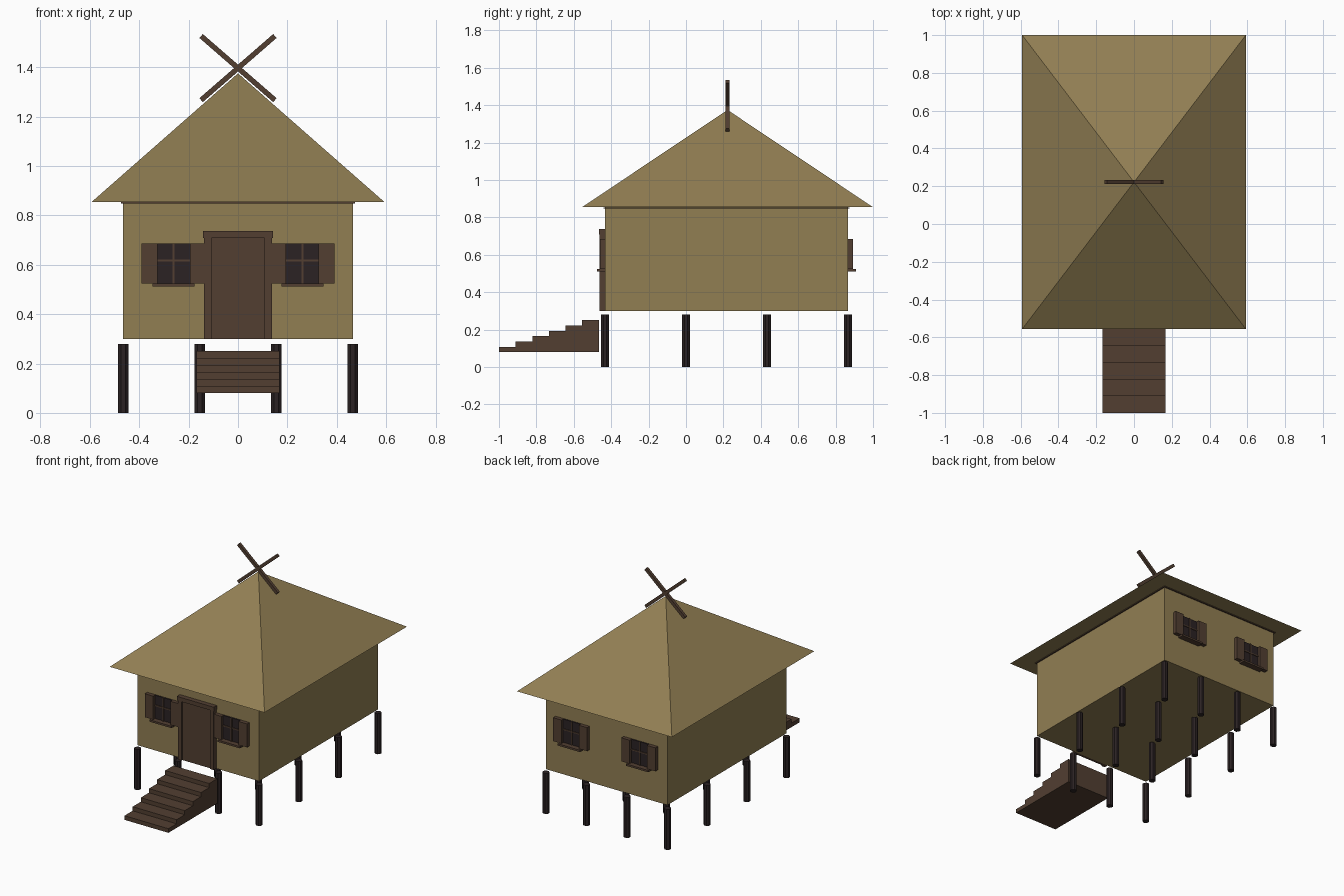
import bpy, bmesh, math
from mathutils import Matrix, Vector

if "Cube" in bpy.data.objects:
    bpy.data.objects.remove(bpy.data.objects["Cube"])


def mat(name, rgb):
    m = bpy.data.materials.new(name)
    m.diffuse_color = (*rgb, 1)
    m.use_nodes = True
    m.node_tree.nodes["Principled BSDF"].inputs["Base Color"].default_value = m.diffuse_color
    return m


THATCH = mat("thatch_tan", (0.283, 0.209, 0.086))
WOOD = mat("brown_wood", (0.084, 0.049, 0.031))
DARK = mat("dark_timber", (0.024, 0.016, 0.017))


def make(name, bm, material):
    bmesh.ops.recalc_face_normals(bm, faces=bm.faces)
    me = bpy.data.meshes.new(name)
    bm.to_mesh(me)
    bm.free()
    me.materials.append(material)
    ob = bpy.data.objects.new(name, me)
    bpy.context.collection.objects.link(ob)
    return ob


def box(name, x, y, z, material, rot=None):
    """Box from (min, max) ranges, optionally turned about its centre."""
    bm = bmesh.new()
    size = [r[1] - r[0] for r in (x, y, z)]
    mid = Vector([(r[0] + r[1]) / 2 for r in (x, y, z)])
    m = Matrix.Translation(mid) @ (rot or Matrix()) @ Matrix.Diagonal((*size, 1))
    bmesh.ops.create_cube(bm, size=1, matrix=m)
    return make(name, bm, material)


FRONT, BACK = -0.433, 0.866

# House body
box("house_walls", (-0.465, 0.465), (FRONT, BACK), (0.30, 0.857), THATCH)
box("wall_plate", (-0.474, 0.474), (FRONT - 0.009, BACK + 0.009), (0.849, 0.8545), WOOD)

# Pyramid roof
bm = bmesh.new()
base = [bm.verts.new((x, y, 0.855)) for x, y in
        ((-0.592, -0.556), (0.592, -0.556), (0.592, 1.0), (-0.592, 1.0))]
apex = bm.verts.new((0, 0.222, 1.375))
bm.faces.new(base)
for i in range(4):
    bm.faces.new((base[i], base[(i + 1) % 4], apex))
make("roof", bm, THATCH)

# Crossed poles on the roof peak
for side in (-1, 1):
    box(f"crossed_pole_{side}", (-0.198, 0.198), (0.212, 0.232), (1.386, 1.407), WOOD,
        Matrix.Rotation(side * math.radians(41), 4, 'Y'))

# Stilts, a four by four grid of octagonal posts
for i in range(4):
    for j in range(4):
        bm = bmesh.new()
        m = (Matrix.Translation((-0.465 + 0.31 * i, FRONT + 0.433 * j, 0.14))
             @ Matrix.Rotation(math.pi / 8, 4, 'Z'))
        bmesh.ops.create_cone(bm, cap_ends=True, segments=8, radius1=0.0225,
                              radius2=0.0225, depth=0.28, matrix=m)
        make(f"stilt_{i}_{j}", bm, DARK)

# Stairs, one stepped side profile pushed across
N, RISE, RUN = 6, 0.0285, 0.089
profile = [(-1.0, 0.08)]
for k in range(N):
    z = 0.08 + RISE * (k + 1)
    profile += [(-1 + RUN * k, z), (-1 + RUN * (k + 1), z)]
profile.append((-1 + RUN * N, 0.08))
bm = bmesh.new()
f = bm.faces.new([bm.verts.new((-0.168, y, z)) for y, z in profile])
ext = bmesh.ops.extrude_face_region(bm, geom=[f])
bmesh.ops.translate(bm, vec=(0.336, 0, 0),
                    verts=[v for v in ext["geom"] if isinstance(v, bmesh.types.BMVert)])
make("stairs", bm, WOOD)

# Door with its frame
for s in (-1, 1):
    box(f"door_jamb_{s}", sorted((s * 0.108, s * 0.137)), (-0.462, FRONT), (0.30, 0.71), WOOD)
box("door_lintel", (-0.141, 0.141), (-0.466, FRONT), (0.709, 0.737), WOOD)
box("door_leaf", (-0.108, 0.108), (-0.452, FRONT), (0.30, 0.71), WOOD)


def window(name, cx, wall, d):
    """Shuttered window on the wall plane, facing direction d along y."""
    def part(n, x0, x1, y0, y1, z0, z1, material):
        box(f"{name}_{n}", (cx + x0, cx + x1),
            sorted((wall + d * y0, wall + d * y1)), (z0, z1), material)
    part("pane", -0.066, 0.066, 0, 0.008, 0.525, 0.686, DARK)
    part("mullion", -0.004, 0.004, 0, 0.014, 0.525, 0.686, WOOD)
    part("crossbar", -0.066, 0.066, 0, 0.013, 0.613, 0.621, WOOD)
    part("sill", -0.085, 0.085, 0, 0.042, 0.511, 0.524, WOOD)
    for s in (-1, 1):
        x = sorted((s * 0.066, s * 0.13))
        part(f"shutter_{s}", *x, 0, 0.027, 0.524, 0.686, WOOD)


for s in (-1, 1):
    window(f"front_window_{s}", s * 0.261, FRONT, -1)
    window(f"back_window_{s}", s * 0.261, BACK, 1)
